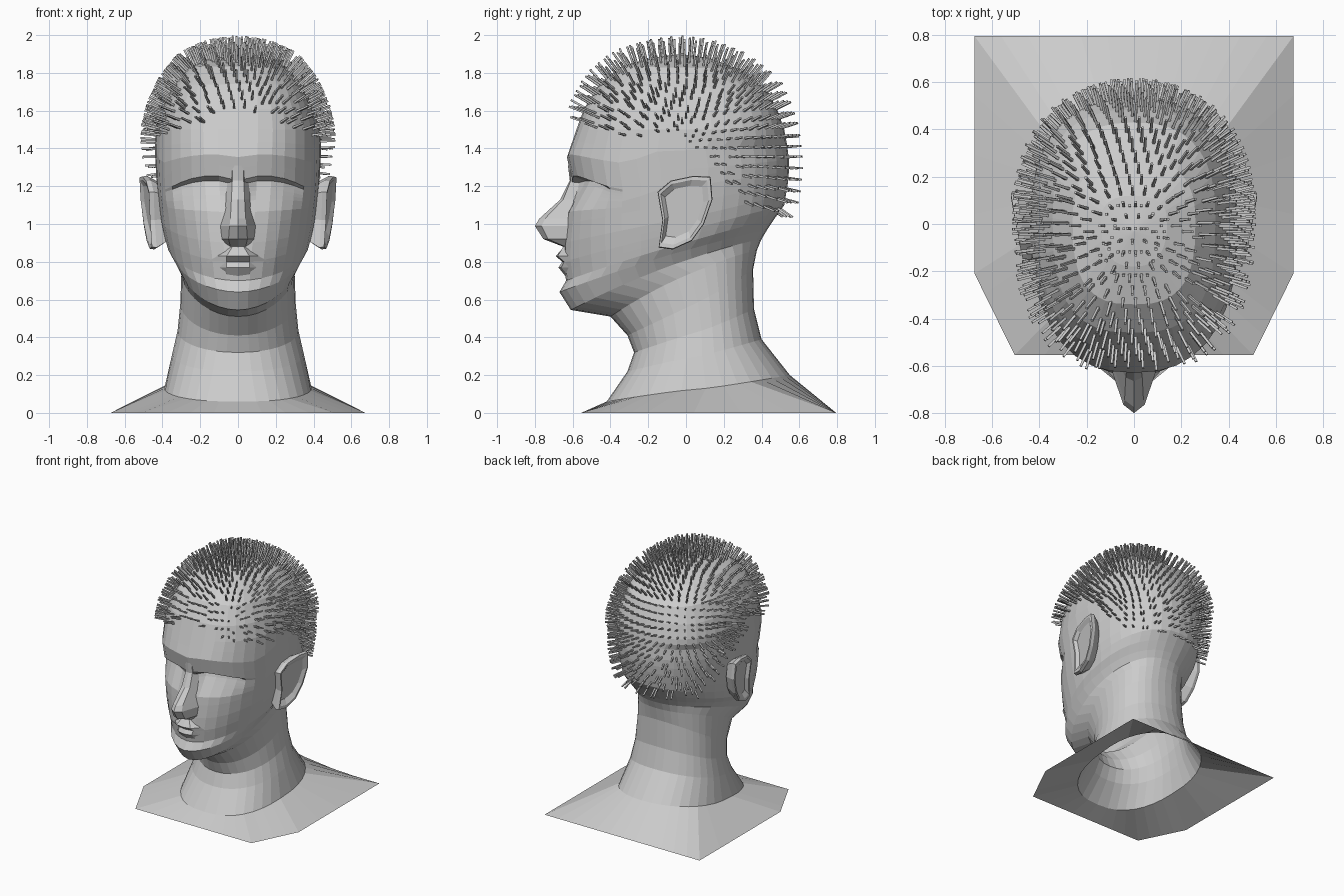
import bpy, bmesh
from math import sin, cos, pi, atan2
from mathutils import Vector
from mathutils.bvhtree import BVHTree

if "Cube" in bpy.data.objects:
    bpy.data.objects.remove(bpy.data.objects["Cube"])

COLS = 18  # columns on each half of the head


def finish(name, bm, mirror=False):
    if mirror:
        geom = bm.verts[:] + bm.edges[:] + bm.faces[:]
        bmesh.ops.mirror(bm, geom=geom, axis='X', merge_dist=0.0005)
    bmesh.ops.recalc_face_normals(bm, faces=bm.faces[:])
    me = bpy.data.meshes.new(name)
    bm.to_mesh(me)
    ob = bpy.data.objects.new(name, me)
    bpy.context.collection.objects.link(ob)
    return ob


def loft(bm, rows, closed=False):
    vs = [[bm.verts.new(p) for p in r] for r in rows]
    for a, b in zip(vs, vs[1:]):
        n = len(a)
        for i in range(n if closed else n - 1):
            j = (i + 1) % n
            bm.faces.new((a[i], a[j], b[j], b[i]))
    return vs


def lerp_keys(keys, u):
    for (u0, *a), (u1, *b) in zip(keys, keys[1:]):
        if u <= u1:
            f = (u - u0) / (u1 - u0)
            return [p + (q - p) * f for p, q in zip(a, b)]
    return keys[-1][1:]


# head and neck: front z, front y, back z, back y, half width, front squareness
LEVELS = [
    (.06, -.42, .20, .55, .39, 2.5),
    (.22, -.31, .39, .40, .35, 2.2),
    (.32, -.275, .55, .36, .32, 2.1),
    (.41, -.31, .76, .355, .305, 2.0),
    (.51, -.40, .86, .375, .30, 2.0),
    (.545, -.61, .92, .40, .31, 1.95),
    (.64, -.67, .97, .43, .345, 1.9),
    (.70, -.635, 1.03, .47, .375, 1.95),
    (.80, -.65, 1.10, .52, .395, 2.0),
    (.90, -.645, 1.16, .53, .41, 2.1),
    (1.0, -.635, 1.22, .54, .42, 2.2),
    (1.12, -.62, 1.28, .545, .43, 2.3),
    (1.24, -.605, 1.34, .545, .435, 2.4),
    (1.36, -.63, 1.42, .535, .44, 2.4),
    (1.50, -.58, 1.50, .52, .435, 2.5),
    (1.61, -.54, 1.60, .485, .405, 2.6),
    (1.74, -.46, 1.71, .43, .345, 2.8),
    (1.835, -.34, 1.82, .28, .26, 2.8),
    (1.88, -.18, 1.88, .12, .14, 2.5),
]
# strength by ring height: pull toward the brow arch, and eye socket depth
ARCH = [(0, 0), (1.0, 0), (1.24, 1), (1.5, 0), (3, 0)]
SOCKET = [(0, 0), (1.06, 0), (1.215, .07), (1.235, 0), (3, 0)]
SOCKET_X = [(0, 0), (.04, 0), (.09, 1), (.28, 1), (.37, 0), (1, 0)]


def ring(zf, yf, zb, yb, w, n):
    pts = []
    yc, a = (yf + yb) / 2 + .04, (yb - yf) / 2
    back_n = 2.2 if zf < 1.4 else 2.5
    # the jaw rings climb steeply from the chin to the ear
    climb = max(0, min(.5, .9 - zf)) if zf > .5 else 0
    for i in range(COLS + 1):
        t = pi * i / COLS
        s, c = max(sin(t), 0), cos(t)
        if i in (0, COLS):
            s = 0
        e = 2 / n if c > 0 else 2 / back_n
        y = yc + (yf - yc) * c ** e if c > 0 else yc + (yb - yc) * (-c) ** e
        x = w * s ** e
        u = (1 - c) / 2
        u += climb * 1.6 * u * (1 - u)
        z = zf + (zb - zf) * u
        # rings bend to the arched brow, eye sockets sink under it
        fade = max(0, min(1, (-.15 - y) / .2))
        brow = 1.255 - 1.3 * (x - .14) ** 2
        z += (brow - 1.24 - .1 * u) * lerp_keys(ARCH, zf)[0] * fade
        y += lerp_keys(SOCKET, zf)[0] * lerp_keys(SOCKET_X, x)[0] * fade
        pts.append((x, y, z))
    return pts


# hexagonal shoulder plate edge
BASE = [(0, 0, -.555), (4, .505, -.555), (8, .675, -.21), (12, .675, .795), (COLS, 0, .795)]
rows = [[(*lerp_keys(BASE, i), 0) for i in range(COLS + 1)]]
for k, lv in enumerate(LEVELS):
    rows.append(ring(*lv))
    parts = 5 if k == 11 else 2 if 7 <= k <= 13 else 1
    for m in range(1, parts):
        f = m / parts
        rows.append(ring(*[p + (q - p) * f for p, q in zip(lv, LEVELS[k + 1])]))
bm = bmesh.new()
vs = loft(bm, rows)
apex = bm.verts.new((0, -.03, 1.9))
for a, b in zip(vs[-1], vs[-1][1:]):
    bm.faces.new((a, b, apex))
finish("head_and_neck", bm, mirror=True)
tree = BVHTree.FromBMesh(bm)


# raised face features: z, centre y, ridge half width, ridge y, base half width
def feature(name, sections, base_y):
    b = bmesh.new()
    loft(b, [[(0, yc, z), (rx, ry, z), (bx, base_y, z)] for z, yc, rx, ry, bx in sections])
    return finish(name, b, mirror=True)


feature("nose", [(1.31, -.625, .03, -.615, .06), (1.23, -.615, .03, -.61, .055),
                 (1.13, -.665, .035, -.65, .08), (1.03, -.775, .04, -.745, .10),
                 (.99, -.80, .045, -.765, .115), (.92, -.755, .05, -.73, .11),
                 (.88, -.65, .04, -.64, .08)], -.56)
feature("lips", [(.88, -.645, .03, -.65, .06), (.83, -.69, .06, -.68, .14),
                 (.80, -.655, .06, -.645, .17), (.77, -.675, .06, -.66, .13),
                 (.72, -.635, .06, -.62, .08)], -.59)

# ears: outline in y, z, flaring outward to the back
EAR = [(-.15, 1.17), (-.08, 1.23), (.04, 1.255), (.13, 1.25), (.14, 1.13),
       (.095, 1.0), (.03, .91), (-.07, .865), (-.145, .875), (-.125, 1.02)]


def ear_loop(scale, push):
    out = []
    for y, z in EAR:
        x = .455 + .16 * (y + .15) + .06 * max(z - .9, 0) + push
        out.append((x, -.02 + (y + .02) * scale, 1.08 + (z - 1.08) * scale))
    return out


bm = bmesh.new()
vs = loft(bm, [ear_loop(.8, -.09), ear_loop(1, -.025), ear_loop(.98, 0),
               ear_loop(.88, 0), ear_loop(.7, -.02)], closed=True)
bm.faces.new(vs[-1])
finish("ears", bm, mirror=True)

# hair spikes in rows over the scalp, above a hairline given by angle from the front
HAIRLINE = [(0, 1.59), (.8, 1.45), (1.4, 1.49), (1.9, 1.30), (2.35, 1.06), (pi, 1.05)]
STEP = .095
centre = Vector((0, -.02, 1.38))
bm = bmesh.new()
for r in range(-16, 17):
    count = max(1, round(2 * pi * cos(r * STEP) / STEP))
    for k in range(count):
        a = (r + (k % 4 - 1.5) / 4) * STEP  # staggered rows
        b = 2 * pi * (k + .5) / count
        d = Vector((sin(a), cos(a) * cos(b), cos(a) * sin(b)))
        p, nrm, _, _ = tree.ray_cast(centre + d * 2, -d)
        if p is None or p.z < lerp_keys(HAIRLINE, atan2(abs(p.x), -p.y))[0]:
            continue
        if nrm.dot(d) < 0:
            nrm = -nrm
        axis = (d + 2 * nrm).normalized()
        length = .075 + .025 * max(0, d.z)
        side = axis.orthogonal().normalized()
        up = axis.cross(side)
        loops = []
        for h, rad in ((-.01, .008), (length, .007)):
            loops.append([p + axis * h + (side * cos(q * pi / 2) + up * sin(q * pi / 2)) * rad
                          for q in range(4)])
        vs = loft(bm, loops, closed=True)
        bm.faces.new(vs[-1])
        bm.faces.new(vs[0][::-1])
finish("hair_spikes", bm)
